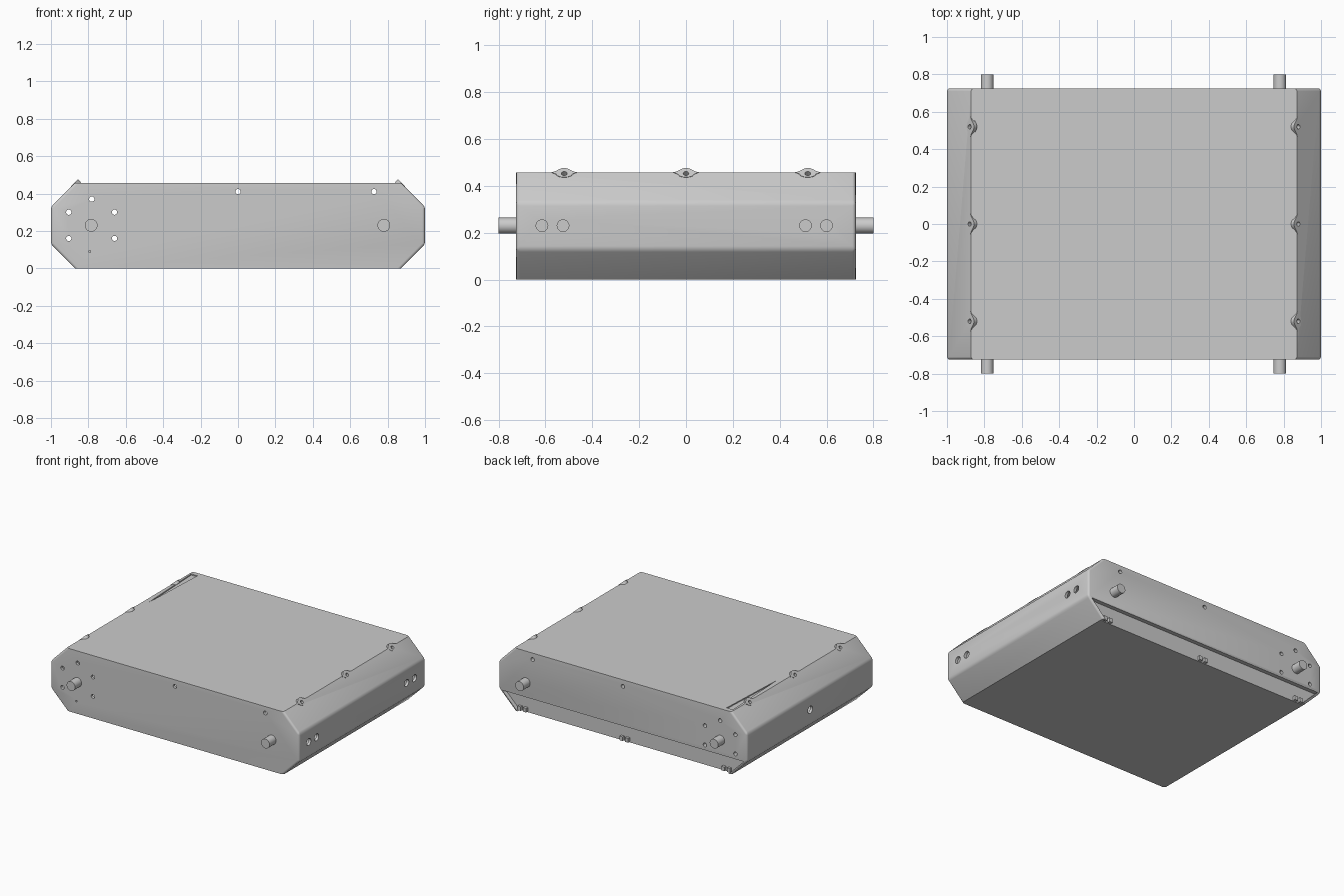
import bpy, bmesh, math
from mathutils import Vector, Matrix

if "Cube" in bpy.data.objects:
    bpy.data.objects.remove(bpy.data.objects["Cube"])

Y = 0.725          # half depth
H = 0.457          # body height
C = 0.128          # chamfer size


def make_object(name, bm):
    bmesh.ops.recalc_face_normals(bm, faces=bm.faces)
    mesh = bpy.data.meshes.new(name)
    bm.to_mesh(mesh)
    bm.free()
    ob = bpy.data.objects.new(name, mesh)
    bpy.context.collection.objects.link(ob)
    return ob


def octagon(inset):
    """Half-width profile with an even wall inset, as x/z points."""
    k = inset * math.tan(math.pi / 8)
    x1, x2 = 1 - C - k, 1 - inset
    z0, z1, z2, z3 = inset, C + k, H - C - k, H - inset
    right = [(x1, z0), (x2, z1), (x2, z2), (x1, z3)]
    return right + [(-x, z) for x, z in reversed(right)]


def add_prism(bm, profile, y0, y1):
    face = bm.faces.new([bm.verts.new((x, y0, z)) for x, z in profile])
    ext = bmesh.ops.extrude_face_region(bm, geom=[face])["geom"]
    for v in ext:
        if isinstance(v, bmesh.types.BMVert):
            v.co.y = y1


def add_cylinder(bm, centre, axis, radius, length, sides=24):
    rot = Vector((0, 0, 1)).rotation_difference(Vector(axis)).to_matrix().to_4x4()
    bmesh.ops.create_cone(bm, cap_ends=True, segments=sides, radius1=radius,
                          radius2=radius, depth=length,
                          matrix=Matrix.Translation(centre) @ rot)


def cut(ob, cutter):
    mod = ob.modifiers.new("cut", "BOOLEAN")
    mod.operation = "DIFFERENCE"
    mod.solver = "EXACT"
    mod.object = cutter
    bpy.context.view_layer.objects.active = ob
    bpy.ops.object.modifier_apply(modifier=mod.name)


def smooth(ob):
    bpy.ops.object.select_all(action="DESELECT")
    ob.select_set(True)
    bpy.context.view_layer.objects.active = ob
    bpy.ops.object.shade_smooth_by_angle(angle=math.radians(30))


# Folded enclosure: chamfered profile with rounded side folds and end edges
bm = bmesh.new()
add_prism(bm, octagon(0), -Y, Y)
rounded = []
for e in bm.edges:
    a, b = (v.co for v in e.verts)
    fold = abs(a.y - b.y) > 1 and abs(a.x) > 0.99
    end = abs(a.y - b.y) < 0.01 and abs(a.x - b.x) < 0.5
    if fold or end:
        rounded.append(e)
bmesh.ops.bevel(bm, geom=rounded, offset=0.015, segments=3, profile=0.5,
                affect="EDGES")
body = make_object("enclosure", bm)

# Hollow interior
bm = bmesh.new()
add_prism(bm, octagon(0.02), -Y + 0.02, Y - 0.05)
cavity = make_object("cavity_cutter", bm)

# Recessed strip low on the back, between the folded corners
bm = bmesh.new()
add_prism(bm, [(0.85, -0.02), (0.85, 0), (0.972, 0.122),
               (-0.972, 0.122), (-0.85, 0), (-0.85, -0.02)], Y - 0.03, Y + 0.05)
recess = make_object("recess_cutter", bm)

# Tapered shallow groove on the lid
bm = bmesh.new()
tri = bm.faces.new([bm.verts.new(p) for p in
                    ((-0.86, 0.69, H - 0.008), (-0.81, 0.69, H - 0.008),
                     (-0.835, 0.16, H - 0.008))])
ext = bmesh.ops.extrude_face_region(bm, geom=[tri])["geom"]
bmesh.ops.translate(bm, vec=(0, 0, 0.03),
                    verts=[v for v in ext if isinstance(v, bmesh.types.BMVert)])
groove = make_object("groove_cutter", bm)

# Screw and cable holes
bm = bmesh.new()
for x, z in ((-0.905, 0.3), (-0.905, 0.16), (-0.66, 0.3), (-0.66, 0.16),
             (-0.782, 0.37), (0, 0.41), (0.727, 0.41)):
    add_cylinder(bm, (x, 0, z), (0, 1, 0), 0.014, 1.8)
add_cylinder(bm, (-0.793, -Y, 0.09), (0, 1, 0), 0.006, 0.1, 12)
for y in (-0.615, -0.525, 0.51, 0.6):
    add_cylinder(bm, (1, y, 0.23), (1, 0, 0), 0.025, 0.1)
add_cylinder(bm, (-1, 0, 0.23), (1, 0, 0), 0.027, 0.1)
holes = make_object("hole_cutter", bm)

# Lid ears lie in the upper chamfer planes, one bell-shaped tab per screw
R = math.sqrt(0.5)
ears_bm, screw_bm = bmesh.new(), bmesh.new()
for side in (-1, 1):
    normal = Vector((side * R, 0, R))
    up = Vector((-side * R, 0, R))
    edge = Vector((side * (1 - C), 0, H)) + normal * 0.002
    for y in (-0.52, 0, 0.52):
        base = edge + Vector((0, y, 0))
        upper = [(0.055 * t, 0.026 * (0.5 + 0.5 * math.cos(math.pi * t)))
                 for t in [i / 8 for i in range(-8, 9)]]
        lower = [(0.034 * math.cos(a), -0.012 - 0.018 * math.sin(a))
                 for a in [math.pi * i / 10 for i in range(11)]]
        pts = [base + Vector((0, u, 0)) + up * s for u, s in upper + lower]
        f = ears_bm.faces.new([ears_bm.verts.new(p) for p in pts])
        ext = bmesh.ops.extrude_face_region(ears_bm, geom=[f])["geom"]
        bmesh.ops.translate(ears_bm, vec=-normal * 0.022,
                            verts=[v for v in ext if isinstance(v, bmesh.types.BMVert)])
        add_cylinder(screw_bm, base - up * 0.008, normal, 0.012, 0.09, 16)
ears = make_object("lid_screw_ears", ears_bm)
screws = make_object("ear_hole_cutter", screw_bm)

for cutter in (cavity, recess, groove, holes, screws):
    cut(body, cutter)
cut(ears, screws)
for cutter in (cavity, recess, groove, holes, screws):
    bpy.data.objects.remove(cutter)

# Axle stubs at both ends
bm = bmesh.new()
for x in (-0.785, 0.78):
    for y in (-1, 1):
        add_cylinder(bm, (x, y * 0.75, 0.23), (0, 1, 0), 0.034, 0.1, 32)
stubs = make_object("axle_stubs", bm)

# Small latch clips in the back recess
bm = bmesh.new()
for x in (-0.82, 0, 0.82):
    for dx in (-0.022, 0.022):
        bmesh.ops.create_cube(bm, size=1, matrix=Matrix.Translation(
            (x + dx, Y - 0.022, 0.02)) @ Matrix.Diagonal((0.025, 0.024, 0.03, 1)))
make_object("latch_clips", bm)

for ob in (body, ears, stubs):
    smooth(ob)
